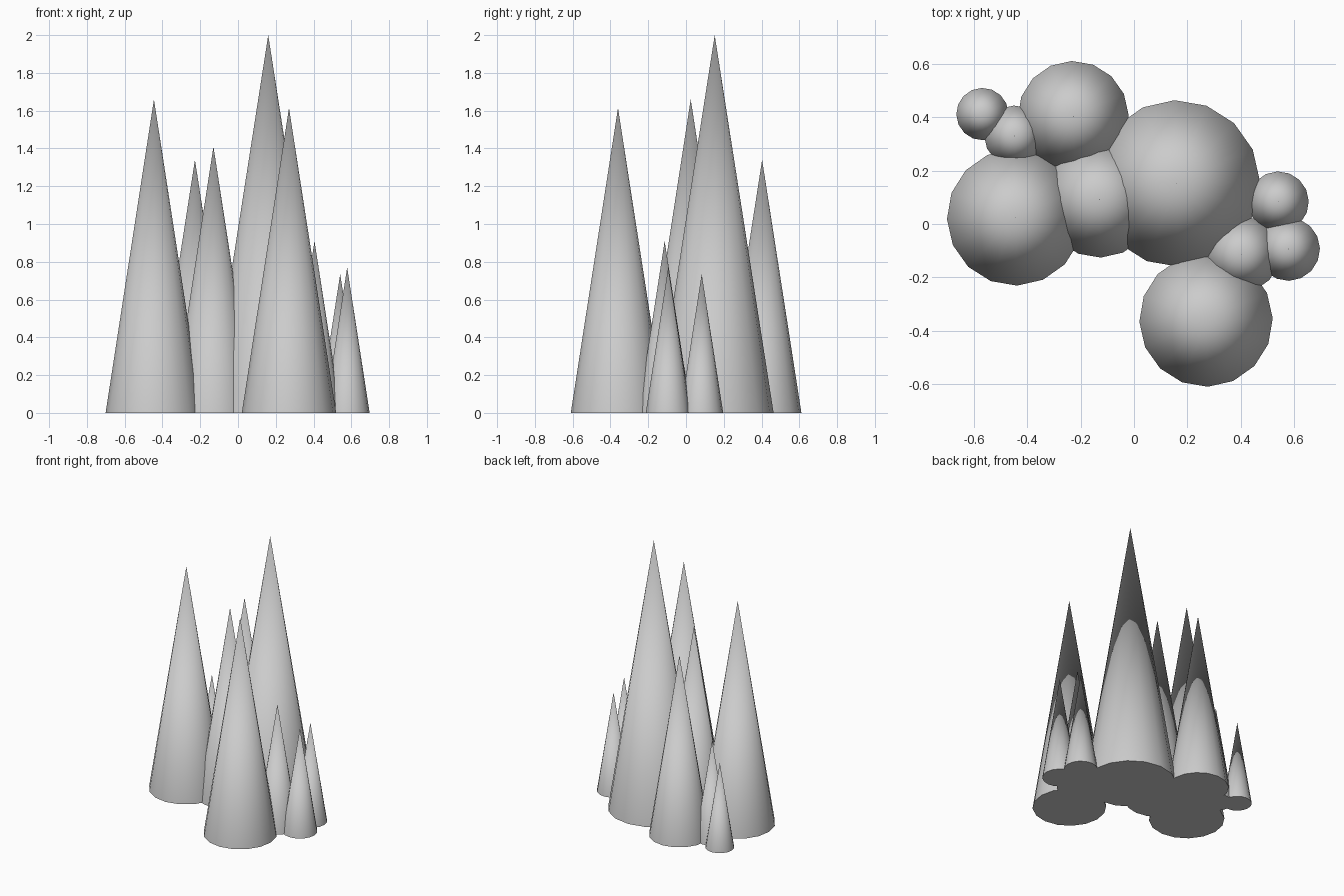
import bpy
from math import radians

if "Cube" in bpy.data.objects:
    bpy.data.objects.remove(bpy.data.objects["Cube"])

# Each spire: name, centre x, centre y, base radius, height
SPIRES = [
    ("main_spire",         0.16,   0.152, 0.312, 2.00),
    ("left_spire",        -0.445,  0.025, 0.256, 1.66),
    ("front_spire",        0.27,  -0.36,  0.250, 1.615),
    ("middle_spire",      -0.13,   0.092, 0.218, 1.41),
    ("back_spire",        -0.228,  0.403, 0.208, 1.34),
    ("right_inner_spike",  0.405, -0.113, 0.141, 0.91),
    ("right_outer_spike",  0.578, -0.094, 0.119, 0.77),
    ("right_back_spike",   0.541,  0.083, 0.114, 0.735),
    ("left_inner_spike",  -0.447,  0.33,  0.114, 0.735),
    ("left_outer_spike",  -0.568,  0.412, 0.098, 0.63),
]


def spire(name, x, y, radius, height):
    """Sixteen-sided cone standing on the ground."""
    bpy.ops.mesh.primitive_cone_add(
        vertices=16, radius1=radius, radius2=0, depth=height,
        location=(x, y, height / 2), rotation=(0, 0, radians(1.5)))
    obj = bpy.context.object
    obj.name = name
    bpy.ops.object.shade_smooth_by_angle(angle=radians(30))


# Cluster of overlapping crystal spires
for args in SPIRES:
    spire(*args)
